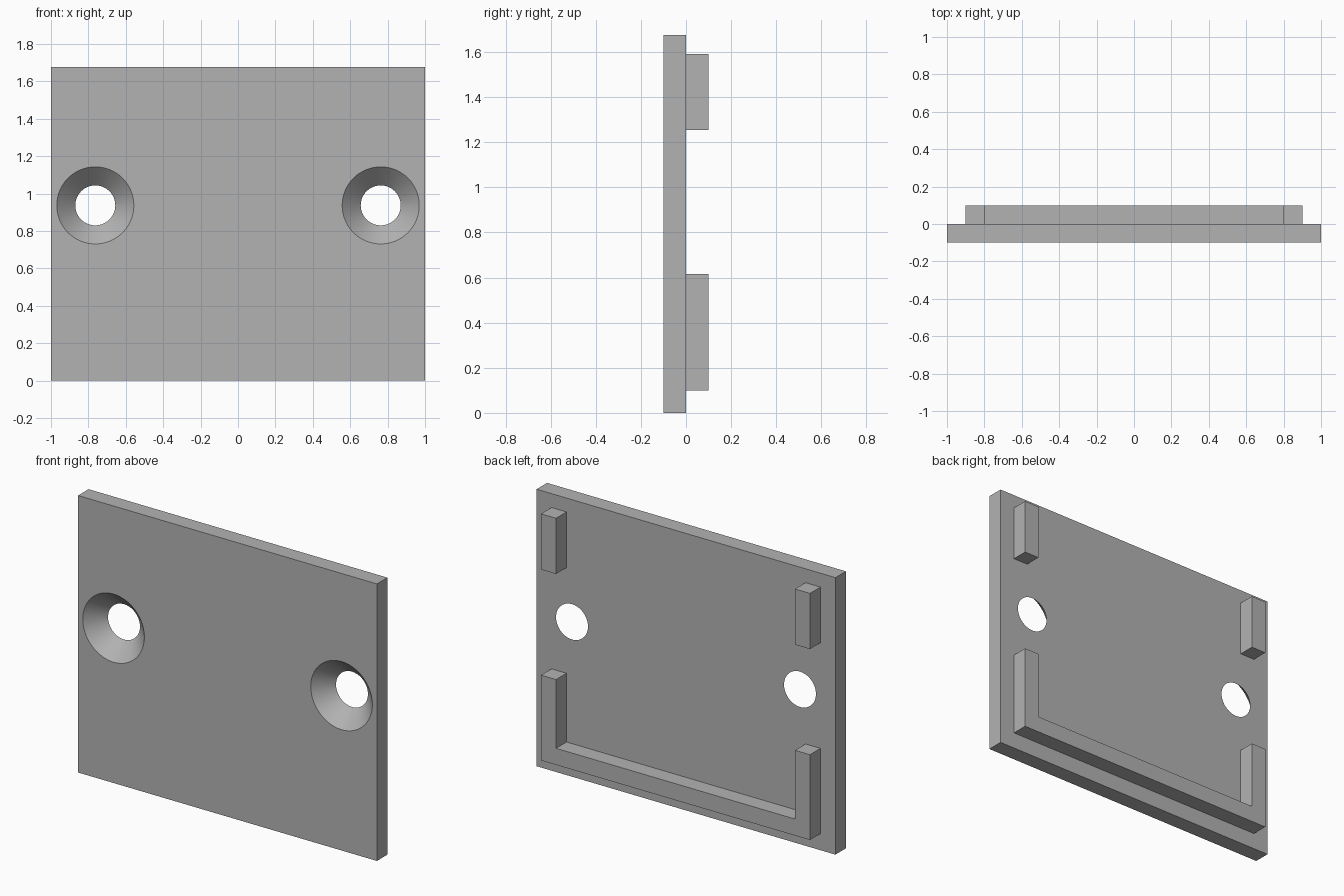
import bpy
import bmesh
from math import radians
from mathutils import Matrix, Vector

if "Cube" in bpy.data.objects:
    bpy.data.objects.remove(bpy.data.objects["Cube"], do_unlink=True)

# Single matte grey for the whole bracket
grey = bpy.data.materials.new("plain_grey")
grey.use_nodes = True
colour = (0.45, 0.45, 0.45, 1)
grey.diffuse_color = colour
grey.node_tree.nodes["Principled BSDF"].inputs["Base Color"].default_value = colour


def finish(name, bm):
    bmesh.ops.recalc_face_normals(bm, faces=bm.faces)
    mesh = bpy.data.meshes.new(name)
    bm.to_mesh(mesh)
    bm.free()
    mesh.materials.append(grey)
    obj = bpy.data.objects.new(name, mesh)
    bpy.context.collection.objects.link(obj)
    return obj


def slab(name, outline, y0, y1):
    """Extrude an x-z outline from y0 to y1."""
    bm = bmesh.new()
    face = bm.faces.new([bm.verts.new((x, y0, z)) for x, z in outline])
    ext = bmesh.ops.extrude_face_region(bm, geom=[face])["geom"]
    verts = [v for v in ext if isinstance(v, bmesh.types.BMVert)]
    bmesh.ops.translate(bm, verts=verts, vec=Vector((0, y1 - y0, 0)))
    return finish(name, bm)


def rect(x0, x1, z0, z1):
    return [(x0, z0), (x1, z0), (x1, z1), (x0, z1)]


HEIGHT, THICK = 1.676, 0.1
OUT, INN = 0.9, 0.8
HOLE_X, HOLE_Z = 0.763, 0.937

# Base plate
plate = slab("base_plate", rect(-1, 1, 0, HEIGHT), -THICK, 0)

# Countersunk screw holes: cones overshooting both plate faces
bm = bmesh.new()
for side in (-1, 1):
    place = Matrix.Translation((side * HOLE_X, -THICK / 2, HOLE_Z))
    bmesh.ops.create_cone(bm, cap_ends=True, segments=64, radius1=0.226,
                          radius2=0.087, depth=0.14,
                          matrix=place @ Matrix.Rotation(radians(-90), 4, "X"))
cutter = finish("hole_cutter", bm)
cutter.hide_render = True
cut = plate.modifiers.new("screw_holes", "BOOLEAN")
cut.operation = "DIFFERENCE"
cut.solver = "EXACT"
cut.object = cutter
bpy.ops.object.select_all(action="DESELECT")
plate.select_set(True)
bpy.context.view_layer.objects.active = plate
bpy.ops.object.modifier_apply(modifier=cut.name)
bpy.data.objects.remove(cutter, do_unlink=True)
bpy.ops.object.shade_smooth_by_angle(angle=radians(30))

# U-shaped lower rail on the back
low, floor, top = 0.1, 0.2, 0.616
slab("lower_rail", [(-OUT, low), (OUT, low), (OUT, top), (INN, top),
                    (INN, floor), (-INN, floor), (-INN, top), (-OUT, top)],
     0, THICK)

# Upper posts on the back
for name, side in (("left", 1), ("right", -1)):
    slab(name + "_upper_post", rect(side * INN, side * OUT, 1.255, 1.592), 0, THICK)
